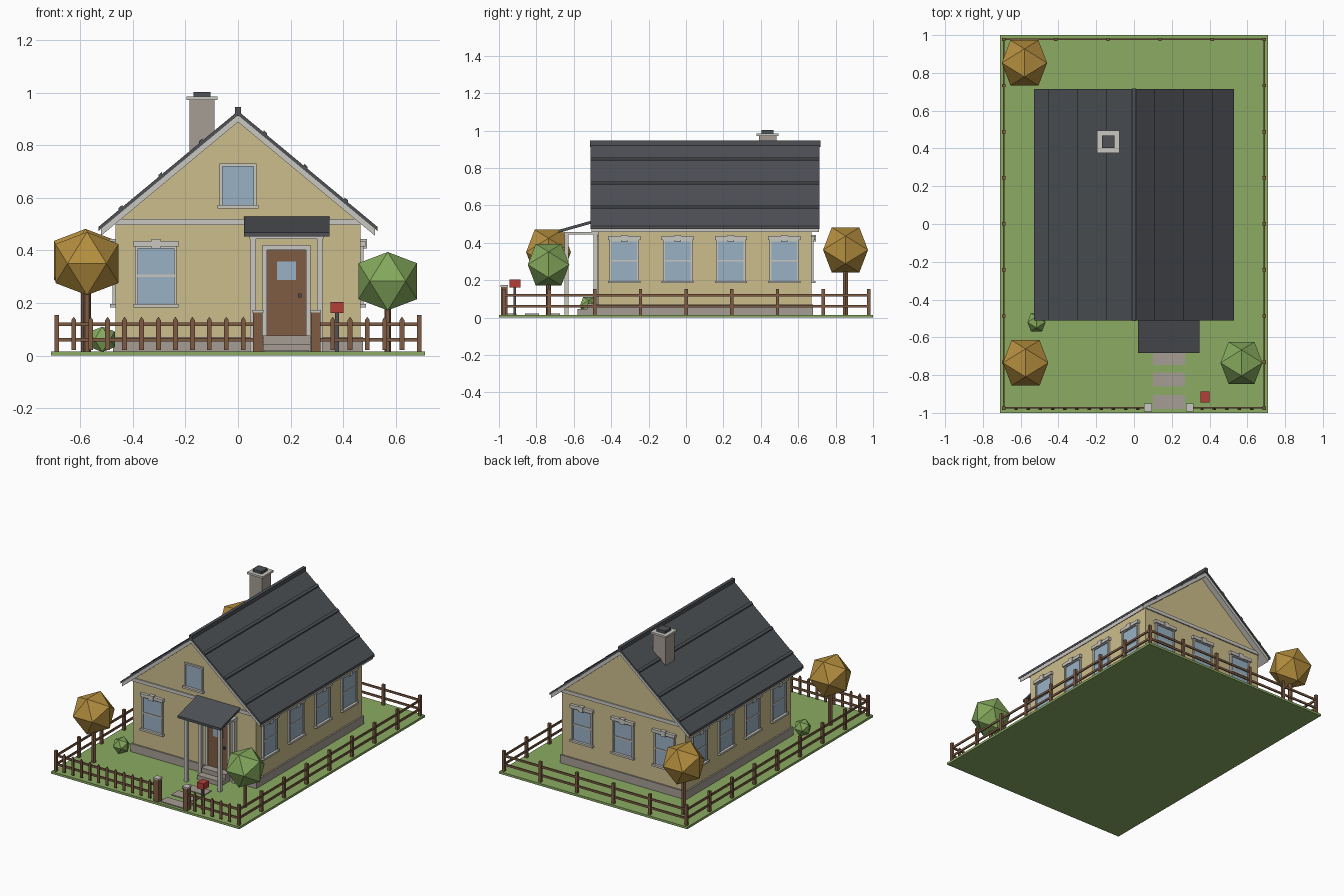
import bpy, bmesh, math
from mathutils import Matrix, Vector

if "Cube" in bpy.data.objects:
    bpy.data.objects.remove(bpy.data.objects["Cube"])

# ---------- palette ----------
def lin(c):
    c /= 255
    return c / 12.92 if c <= 0.04045 else ((c + 0.055) / 1.055) ** 2.4

MATS = {}
for mat_name, rgb in {
    "grass": (139, 171, 98), "leaf_green": (132, 168, 92), "autumn_gold": (180, 142, 62),
    "wall_cream": (204, 190, 140), "trim_grey": (202, 199, 192), "roof_slate": (78, 81, 86),
    "glass_blue": (152, 177, 196), "stone": (166, 157, 148), "wood_brown": (126, 92, 68),
    "post_red": (182, 62, 56)}.items():
    m = bpy.data.materials.new(mat_name)
    m.diffuse_color = (*[lin(c) for c in rgb], 1)
    m.use_nodes = True
    m.node_tree.nodes["Principled BSDF"].inputs["Base Color"].default_value = m.diffuse_color
    MATS[mat_name] = m


# ---------- helpers ----------
class Part:
    """Collects boxes and prisms into one object, with one slot per colour."""
    def __init__(self, name):
        self.name, self.bm, self.slots = name, bmesh.new(), []

    def paint(self, faces, mat):
        if mat not in self.slots:
            self.slots.append(mat)
        for f in faces:
            f.material_index = self.slots.index(mat)

    def hull(self, mat, points):
        vs = [self.bm.verts.new(p) for p in points]
        bmesh.ops.convex_hull(self.bm, input=vs)
        self.paint({f for v in vs for f in v.link_faces}, mat)
        return self

    def prism(self, mat, axis, a, b, profile):
        def at(p, t):
            q = list(p)
            q.insert(axis, t)
            return self.bm.verts.new(q)
        lo, hi = [at(p, a) for p in profile], [at(p, b) for p in profile]
        n = len(lo)
        faces = [self.bm.faces.new(lo), self.bm.faces.new(hi[::-1])]
        faces += [self.bm.faces.new((lo[i], hi[i], hi[(i + 1) % n], lo[(i + 1) % n])) for i in range(n)]
        self.paint(faces, mat)
        return self

    def box(self, mat, x0, x1, y0, y1, z0, z1):
        return self.prism(mat, 2, z0, z1, [(x0, y0), (x1, y0), (x1, y1), (x0, y1)])

    def done(self, matrix=Matrix()):
        bmesh.ops.recalc_face_normals(self.bm, faces=self.bm.faces)
        me = bpy.data.meshes.new(self.name)
        self.bm.to_mesh(me)
        self.bm.free()
        for s in self.slots:
            me.materials.append(MATS[s])
        ob = bpy.data.objects.new(self.name, me)
        ob.matrix_world = matrix
        bpy.context.collection.objects.link(ob)
        return ob


G = 0.015                      # lawn height
WX, Y0, Y1 = 0.465, -0.47, 0.67  # wall extents
R0, R1 = -0.51, 0.715          # roof ends
SL = 0.83                      # roof slope
def roof_z(x, drop=0.0):
    return 0.93 - SL * abs(x) - drop

# ---------- lawn and house body ----------
Part("lawn").box("grass", -0.71, 0.71, -1, 1, 0, G).done()
Part("foundation").box("stone", -0.475, 0.475, Y0 - 0.01, Y1 + 0.01, G, 0.07).done()
Part("walls").prism("wall_cream", 1, Y0, Y1, [
    (-WX, 0.07), (WX, 0.07), (WX, roof_z(WX, 0.03)), (0, roof_z(0, 0.03)), (-WX, roof_z(WX, 0.03))]).done()
bands = Part("gable_bands")
for a, b in ((Y0 - 0.008, Y0), (Y1, Y1 + 0.008)):
    bands.box("trim_grey", -WX, WX, a, b, 0.497, 0.52)
bands.done()

# ---------- roof ----------
def chevron(x, top, bottom):
    return [(-x, roof_z(x, top)), (0, roof_z(0, top)), (x, roof_z(x, top)),
            (x, roof_z(x, bottom)), (0, roof_z(0, bottom)), (-x, roof_z(x, bottom))]
Part("roof").prism("roof_slate", 1, R0, R1, chevron(0.53, 0, 0.016)).done()
Part("verge_boards").prism("trim_grey", 1, R0 + 0.005, R1 - 0.005, chevron(0.52, 0.016, 0.042)).done()
Part("ridge_cap").box("roof_slate", -0.011, 0.011, R0 - 0.003, R1 + 0.003, 0.912, 0.946).done()
seams = Part("roof_seams")
for x in (-0.447, -0.295, -0.142, 0.103, 0.257, 0.412):
    w = 0.007
    seams.prism("roof_slate", 1, R0, R1, [
        (x - w, roof_z(x - w, 0.004)), (x + w, roof_z(x + w, 0.004)),
        (x + w, roof_z(x + w, -0.008)), (x - w, roof_z(x - w, -0.008))])
seams.done()

# ---------- chimney ----------
cx, cy = -0.137, 0.436
ch = Part("chimney")
for mat, r, a, b in (("stone", 0.047, 0.7, 0.972), ("trim_grey", 0.059, 0.972, 0.985), ("roof_slate", 0.033, 0.985, 1.003)):
    ch.box(mat, cx - r, cx + r, cy - r, cy + r, a, b)
ch.done()

# ---------- windows (local: x along wall, -y outward) ----------
def window(name, x, y, angle, w=0.068, z0=0.197, z1=0.408, full=True):
    p = Part(name)
    t = 0.011
    p.box("glass_blue", -w, w, -0.005, 0.002, z0, z1)
    for s in (-1, 1):
        a, b = sorted((s * w, s * (w + t)))
        p.box("trim_grey", a, b, -0.012, 0.002, z0, z1)
    p.box("trim_grey", -w - t, w + t, -0.012, 0.002, z1, z1 + t)
    p.box("trim_grey", -w - 0.018, w + 0.018, -0.022, 0.002, z0 - 0.013, z0)
    if full:
        p.box("trim_grey", -w, w, -0.009, 0.002, 0.299, 0.308)
        p.box("trim_grey", -w - 0.018, w + 0.018, -0.02, 0.002, z1 + 0.007, z1 + 0.028)
        p.box("trim_grey", -0.017, 0.017, -0.025, 0.002, z1, z1 + 0.035)
    p.done(Matrix.Translation((x, y, 0)) @ Matrix.Rotation(angle, 4, "Z"))

window("front_window", -0.312, Y0, 0)
window("gable_window", 0, Y0, 0, 0.059, 0.572, 0.72, False)
for x in (-0.31, 0, 0.31):
    window("back_window", x, Y1, math.pi)
for y in (-0.33, -0.045, 0.24, 0.525):
    window("right_window", WX, y, math.pi / 2)
    window("left_window", -WX, y, -math.pi / 2)

# ---------- door and porch ----------
door = Part("door")
door.box("wood_brown", 0.11, 0.258, Y0 - 0.008, Y0 + 0.002, 0.075, 0.402)
door.box("glass_blue", 0.148, 0.22, Y0 - 0.012, Y0, 0.288, 0.358)
door.box("roof_slate", 0.229, 0.241, Y0 - 0.02, Y0, 0.222, 0.236)
door.box("trim_grey", 0.093, 0.11, Y0 - 0.016, Y0, 0.075, 0.402)
door.box("trim_grey", 0.258, 0.275, Y0 - 0.016, Y0, 0.075, 0.402)
door.box("trim_grey", 0.093, 0.275, Y0 - 0.016, Y0, 0.402, 0.42)
door.done()
Part("steps").box("stone", 0.095, 0.275, -0.53, Y0, G, 0.076) \
    .box("stone", 0.095, 0.275, -0.58, -0.53, G, 0.045).done()
Part("porch_roof").prism("roof_slate", 0, 0.022, 0.347, [
    (-0.682, 0.453), (-0.682, 0.469), (-0.468, 0.529), (-0.468, 0.513)]).done()
porch = Part("porch_frame")
for x in (0.057, 0.311):
    for y in (-0.638, -0.484):
        porch.box("trim_grey", x - 0.011, x + 0.011, y - 0.011, y + 0.011, G, 0.444)
    porch.box("trim_grey", x - 0.014, x + 0.014, -0.652, Y0, 0.444, 0.458)
porch.box("trim_grey", 0.043, 0.325, -0.652, -0.624, 0.444, 0.458)
porch.done()

# ---------- path ----------
path = Part("path_slabs")
for y in (-0.71, -0.823, -0.943):
    path.box("stone", 0.1, 0.27, y - 0.037, y + 0.037, G, G + 0.006)
path.done()

# ---------- fence ----------
fence = Part("rail_fence")
FX, FB, FF, r = 0.689, 0.977, -0.975, 0.009
for z in (0.06, 0.119):
    for s in (-1, 1):
        fence.box("wood_brown", s * FX - 0.004, s * FX + 0.004, FF, FB, z - 0.007, z + 0.007)
    fence.box("wood_brown", -FX, FX, FB - 0.004, FB + 0.004, z - 0.007, z + 0.007)
posts = [(s * FX, FF + i * (FB - FF) / 8) for s in (-1, 1) for i in range(9)]
posts += [(-FX + i * 2 * FX / 5, FB) for i in range(1, 5)]
for x, y in posts:
    fence.box("wood_brown", x - r, x + r, y - r, y + r, G, 0.154)
fence.done()

pickets = Part("picket_fence")
for a, b, n in ((-0.689, 0.02, 12), (0.36, 0.689, 6)):
    for i in range(n):
        x = a + (b - a) * i / (n - 1)
        pickets.prism("wood_brown", 1, FF - 0.009, FF - 0.001, [
            (x - 0.009, 0.022), (x + 0.009, 0.022), (x + 0.009, 0.135), (x, 0.148), (x - 0.009, 0.135)])
for a, b in ((-0.689, 0.06), (0.31, 0.689)):
    for z in (0.06, 0.119):
        pickets.box("wood_brown", a, b, FF - 0.001, FF + 0.007, z - 0.007, z + 0.007)
pickets.done()

gate = Part("gate_posts")
for x in (0.075, 0.295):
    gate.box("wood_brown", x - 0.018, x + 0.018, -0.99, -0.954, G, 0.165)
    gate.box("trim_grey", x - 0.021, x + 0.021, -0.993, -0.951, 0.165, 0.174)
gate.done()

# ---------- mailbox ----------
Part("mailbox").box("roof_slate", 0.369, 0.384, -0.923, -0.908, G, 0.162) \
    .box("post_red", 0.352, 0.401, -0.944, -0.886, 0.162, 0.204).done()

# ---------- trees and bush: twenty-sided crowns with an edge on top ----------
def crown(part, mat, x, y, z, half):
    phi = (1 + 5 ** 0.5) / 2
    pts = []
    for a in (-1, 1):
        for b in (-phi, phi):
            pts += [(0, a, b), (a, b, 0), (b, 0, a)]
    return part.hull(mat, [Vector(p) * (half / phi) + Vector((x, y, z)) for p in pts])

def tree(name, mat, x, y, z, half, trunk):
    p = Part(name)
    p.prism("wood_brown", 2, G, z - half * 0.5, [
        (x + trunk * math.cos(k * math.pi / 3), y + trunk * math.sin(k * math.pi / 3)) for k in range(6)])
    crown(p, mat, x, y, z, half).done()

tree("front_gold_tree", "autumn_gold", -0.574, -0.735, 0.35, 0.12, 0.016)
tree("back_gold_tree", "autumn_gold", -0.58, 0.853, 0.362, 0.12, 0.016)
tree("green_tree", "leaf_green", 0.569, -0.735, 0.283, 0.111, 0.013)
crown(Part("bush"), "leaf_green", -0.516, -0.52, 0.062, 0.048).done()
